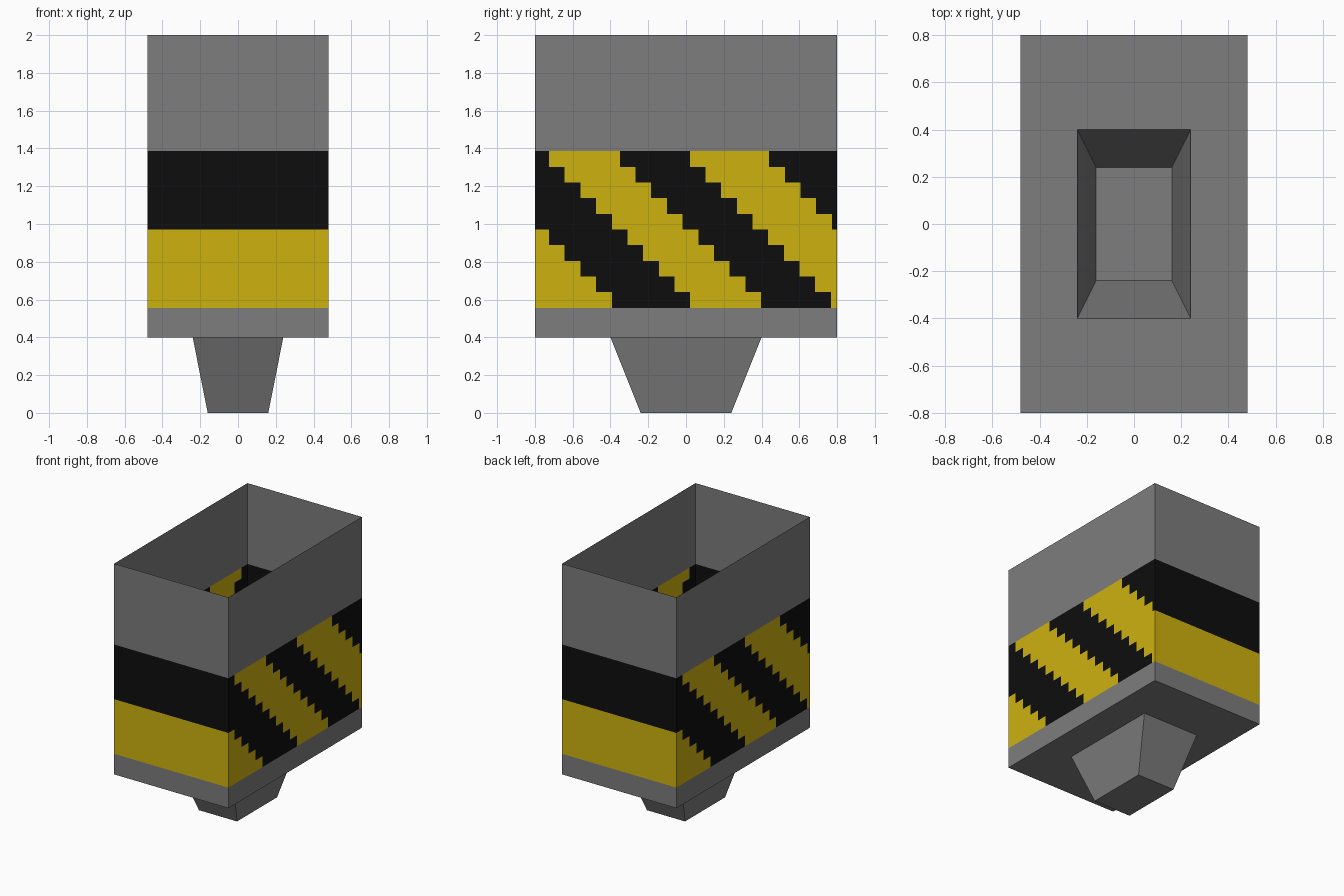
import bpy
import bmesh

if "Cube" in bpy.data.objects:
    bpy.data.objects.remove(bpy.data.objects["Cube"])


def material(name, srgb):
    mat = bpy.data.materials.new(name)
    lin = [((c / 255 + 0.055) / 1.055) ** 2.4 if c > 10 else c / 255 / 12.92 for c in srgb]
    mat.diffuse_color = (*lin, 1.0)
    mat.use_nodes = True
    mat.node_tree.nodes["Principled BSDF"].inputs["Base Color"].default_value = mat.diffuse_color
    return mat


GREY = material("steel grey", (125, 125, 125))
YELLOW = material("warning yellow", (206, 178, 15))
BLACK = material("warning black", (13, 13, 13))

W, D = 0.48, 0.80                  # half width and depth of the box
FLOOR, BAND_LOW, BAND_TOP, TOP = 0.40, 0.556, 1.386, 2.0


def rect(hx, hy, z):
    return [(-hx, -hy, z), (hx, -hy, z), (hx, hy, z), (-hx, hy, z)]


def make_object(name, faces, mats):
    """faces: list of (corner points, material index)"""
    bm = bmesh.new()
    for pts, index in faces:
        face = bm.faces.new([bm.verts.new(p) for p in pts])
        face.material_index = index
    bmesh.ops.remove_doubles(bm, verts=bm.verts, dist=1e-5)
    mesh = bpy.data.meshes.new(name)
    bm.to_mesh(mesh)
    bm.free()
    for mat in mats:
        mesh.materials.append(mat)
    obj = bpy.data.objects.new(name, mesh)
    bpy.context.collection.objects.link(obj)
    return obj


def bridge(low, high, index=0):
    return [([low[i], low[(i + 1) % 4], high[(i + 1) % 4], high[i]], index)
            for i in range(4)]


# Thin open-topped box walls above and below the warning band
make_object("upper_walls", bridge(rect(W, D, BAND_TOP), rect(W, D, TOP)), [GREY])
make_object("lower_walls", bridge(rect(W, D, FLOOR), rect(W, D, BAND_LOW)), [GREY])

# Floor with a rectangular opening
mouth = rect(0.24, 0.40, FLOOR)
make_object("floor", bridge(mouth, rect(W, D, FLOOR)), [GREY])

# Tapered spout, closed at the bottom
tip = rect(0.16, 0.24, 0.0)
make_object("spout", bridge(tip, mouth) + [(tip[::-1], 0)], [GREY])

# Stepped diagonal stripes on the long sides, 0 = yellow, 1 = black
ROWS = 10
STEP = (BAND_TOP - BAND_LOW) / ROWS
EDGES = [-1.56, -1.14, -0.725, -0.35, 0.02, 0.44, 0.90]   # stripe edges, top row
band = []
for row in range(ROWS):
    z1 = BAND_TOP - row * STEP
    z0 = z1 - STEP
    for k in range(len(EDGES) - 1):
        y0 = max(-D, EDGES[k] + row * STEP)
        y1 = min(D, EDGES[k + 1] + row * STEP)
        if y1 - y0 < 1e-4:
            continue
        for s in (1, -1):          # the left side is the right side turned half round
            band.append(([(s * W, s * y0, z0), (s * W, s * y1, z0),
                          (s * W, s * y1, z1), (s * W, s * y0, z1)], k % 2))

# Short sides: black upper half, yellow lower half
middle = (BAND_LOW + BAND_TOP) / 2
for z0, z1, index in ((BAND_LOW, middle, 0), (middle, BAND_TOP, 1)):
    for s in (1, -1):
        band.append(([(-s * W, -s * D, z0), (s * W, -s * D, z0),
                      (s * W, -s * D, z1), (-s * W, -s * D, z1)], index))
make_object("warning_band", band, [YELLOW, BLACK])
